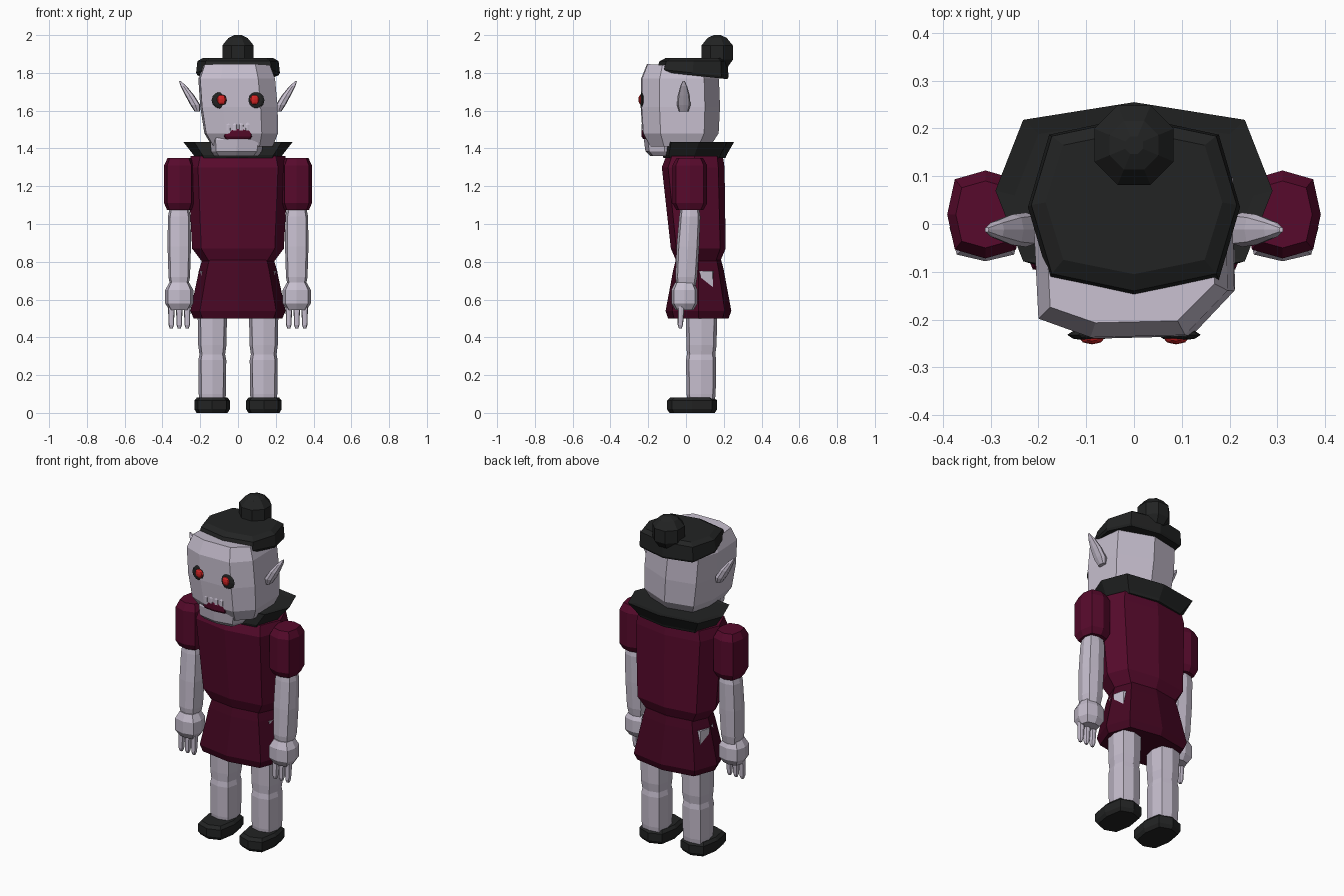
import bpy, bmesh, math


def material(name, rgb):
    m = bpy.data.materials.new(name)
    m.diffuse_color = (*rgb, 1)
    return m


SKIN = material("pale skin", (0.56, 0.51, 0.61))
BLACK = material("charcoal cloth", (0.016, 0.017, 0.017))
SHIRT = material("dark red cloth", (0.095, 0.003, 0.025))
SKIRT = material("deep red skirt", (0.06, 0.002, 0.016))
RED = material("eye red", (0.66, 0.018, 0.018))
MOUTH = material("mouth red", (0.09, 0.003, 0.022))

# Boxy octagon: points on the axes plus pushed-out diagonals
D = 0.8
OCT = [(1, 0), (D, D), (0, 1), (-D, D), (-1, 0), (-D, -D), (0, -1), (D, -D)]


def loft(name, mat, rings, outline=OCT):
    """Skin rings of (z, centre x, centre y, scale x, scale y, tilt along y)."""
    bm = bmesh.new()
    loops = []
    for z, cx, cy, rx, ry, *tilt in rings:
        t = tilt[0] if tilt else 0
        loops.append([bm.verts.new((cx + rx * x, cy + ry * y, z + t * ry * y))
                      for x, y in outline])
    n = len(outline)
    for a, b in zip(loops, loops[1:]):
        for i in range(n):
            j = (i + 1) % n
            bm.faces.new((a[i], a[j], b[j], b[i]))
    bm.faces.new(loops[0])
    bm.faces.new(loops[-1])
    bmesh.ops.recalc_face_normals(bm, faces=bm.faces)
    me = bpy.data.meshes.new(name)
    bm.to_mesh(me)
    bm.free()
    me.materials.append(mat)
    ob = bpy.data.objects.new(name, me)
    bpy.context.collection.objects.link(ob)
    return ob


def ball(name, mat, loc, size, segs=8, rings=6):
    """Low-poly ellipsoid."""
    bm = bmesh.new()
    bmesh.ops.create_uvsphere(bm, u_segments=segs, v_segments=rings, radius=1)
    for v in bm.verts:
        v.co = [c + s * p for c, s, p in zip(loc, size, v.co)]
    me = bpy.data.meshes.new(name)
    bm.to_mesh(me)
    bm.free()
    me.materials.append(mat)
    ob = bpy.data.objects.new(name, me)
    bpy.context.collection.objects.link(ob)
    return ob


# Torso, skirt and collar
loft("torso", SHIRT, [
    (0.80, 0, 0.065, 0.19, 0.115), (0.87, 0, 0.065, 0.243, 0.145),
    (1.30, 0, 0.038, 0.265, 0.166), (1.36, 0, 0.045, 0.25, 0.15)])
loft("skirt", SKIRT, [
    (0.50, 0, 0.065, 0.235, 0.160), (0.54, 0, 0.066, 0.252, 0.174),
    (0.76, 0, 0.066, 0.205, 0.133), (0.81, 0, 0.066, 0.19, 0.12)])
loft("collar", BLACK, [
    (1.35, 0, 0.045, 0.225, 0.165), (1.365, 0, 0.045, 0.235, 0.17),
    (1.435, 0, 0.07, 0.29, 0.185), (1.43, 0, 0.06, 0.25, 0.16)])

# Head: a slightly turned, leaning eight-sided block
HEAD = [(-0.19, -0.20), (-0.08, -0.24), (0.12, -0.235), (0.21, -0.14),
        (0.205, 0.10), (0.01, 0.18), (-0.165, 0.14), (-0.20, 0)]
loft("head", SKIN, [
    (1.41, 0.02, -0.01, 0.78, 0.76), (1.48, 0.012, 0, 0.95, 0.96),
    (1.62, 0, 0, 1, 1), (1.77, -0.012, -0.002, 0.99, 0.98),
    (1.835, -0.012, -0.01, 0.86, 0.82, -0.06)], HEAD)
loft("jaw", SKIN, [
    (1.36, -0.01, -0.11, 0.115, 0.08), (1.385, -0.008, -0.115, 0.135, 0.10),
    (1.445, -0.005, -0.115, 0.142, 0.108),
    (1.468, -0.005, -0.115, 0.135, 0.10)])

# Mouth with a row of teeth
loft("mouth", MOUTH, [
    (1.45, 0, -0.195, 0.075, 0.032), (1.463, 0, -0.195, 0.086, 0.04),
    (1.495, 0, -0.195, 0.086, 0.04), (1.51, 0, -0.195, 0.075, 0.032)])
for i in range(4):
    x = -0.051 + 0.034 * i
    loft("tooth", SKIN, [
        (1.495, x, -0.222, 0.012, 0.014), (1.525, x, -0.222, 0.013, 0.014),
        (1.542, x, -0.222, 0.007, 0.008)])

# Hat and pompom
loft("hat", BLACK, [
    (1.787, 0, 0.035, 0.215, 0.185, -0.11),
    (1.80, 0, 0.035, 0.222, 0.19, -0.11),
    (1.862, 0, 0.04, 0.215, 0.18),
    (1.88, 0, 0.045, 0.185, 0.15)])
loft("pompom", BLACK, [
    (1.83, 0, 0.165, 0.06, 0.06), (1.87, 0, 0.165, 0.09, 0.09),
    (1.945, 0, 0.165, 0.09, 0.09), (1.985, 0, 0.165, 0.055, 0.055),
    (2.00, 0, 0.165, 0.02, 0.02)],
    [(math.cos(a * math.pi / 4 + math.pi / 8),
      math.sin(a * math.pi / 4 + math.pi / 8)) for a in range(8)])

# Paired parts
for s, side in ((-1, "left"), (1, "right")):
    ball(side + "_eye_socket", BLACK, (s * 0.094, -0.232, 1.655),
         (0.046, 0.012, 0.044))
    ball(side + "_eye", RED, (s * 0.088, -0.238, 1.658),
         (0.027, 0.014, 0.027))
    loft(side + "_ear", SKIN, [
        (1.595, s * 0.215, -0.012, 0.014, 0.025),
        (1.63, s * 0.226, -0.012, 0.026, 0.036),
        (1.68, s * 0.255, -0.012, 0.024, 0.032),
        (1.73, s * 0.288, -0.012, 0.016, 0.018),
        (1.757, s * 0.308, -0.012, 0.004, 0.005)])
    ax = s * 0.311
    loft(side + "_sleeve", SHIRT, [
        (1.075, ax, 0.02, 0.065, 0.072), (1.11, ax, 0.02, 0.08, 0.092),
        (1.31, ax, 0.02, 0.08, 0.092), (1.35, ax, 0.02, 0.062, 0.07)])
    loft(side + "_arm", SKIN, [
        (0.66, ax, 0.0, 0.046, 0.048), (0.72, ax, 0.002, 0.057, 0.058),
        (0.88, ax, 0.01, 0.062, 0.06), (1.04, ax, 0.02, 0.06, 0.056),
        (1.09, ax, 0.02, 0.05, 0.048)])
    loft(side + "_hand", SKIN, [
        (0.545, ax, -0.008, 0.052, 0.048), (0.58, ax, -0.008, 0.075, 0.07),
        (0.65, ax, -0.008, 0.075, 0.07), (0.69, ax, -0.008, 0.052, 0.05)])
    for dx in (-0.042, 0, 0.042):
        loft(side + "_finger", SKIN, [
            (0.447, ax + dx, -0.03, 0.008, 0.008),
            (0.465, ax + dx, -0.03, 0.014, 0.014),
            (0.57, ax + dx, -0.025, 0.018, 0.018)])
    lx = s * 0.136
    loft(side + "_leg", SKIN, [
        (0.05, lx, 0.08, 0.068, 0.07), (0.10, lx, 0.08, 0.072, 0.077),
        (0.28, lx, 0.08, 0.074, 0.08), (0.31, lx, 0.08, 0.068, 0.075),
        (0.36, lx, 0.082, 0.075, 0.08), (0.55, lx, 0.082, 0.078, 0.083),
        (0.75, lx, 0.08, 0.072, 0.075)])
    sx = s * 0.137
    loft(side + "_shoe", BLACK, [
        (0.0, sx, 0.032, 0.082, 0.12), (0.02, sx, 0.032, 0.094, 0.133),
        (0.065, sx, 0.032, 0.094, 0.133), (0.082, sx, 0.032, 0.08, 0.115)])
